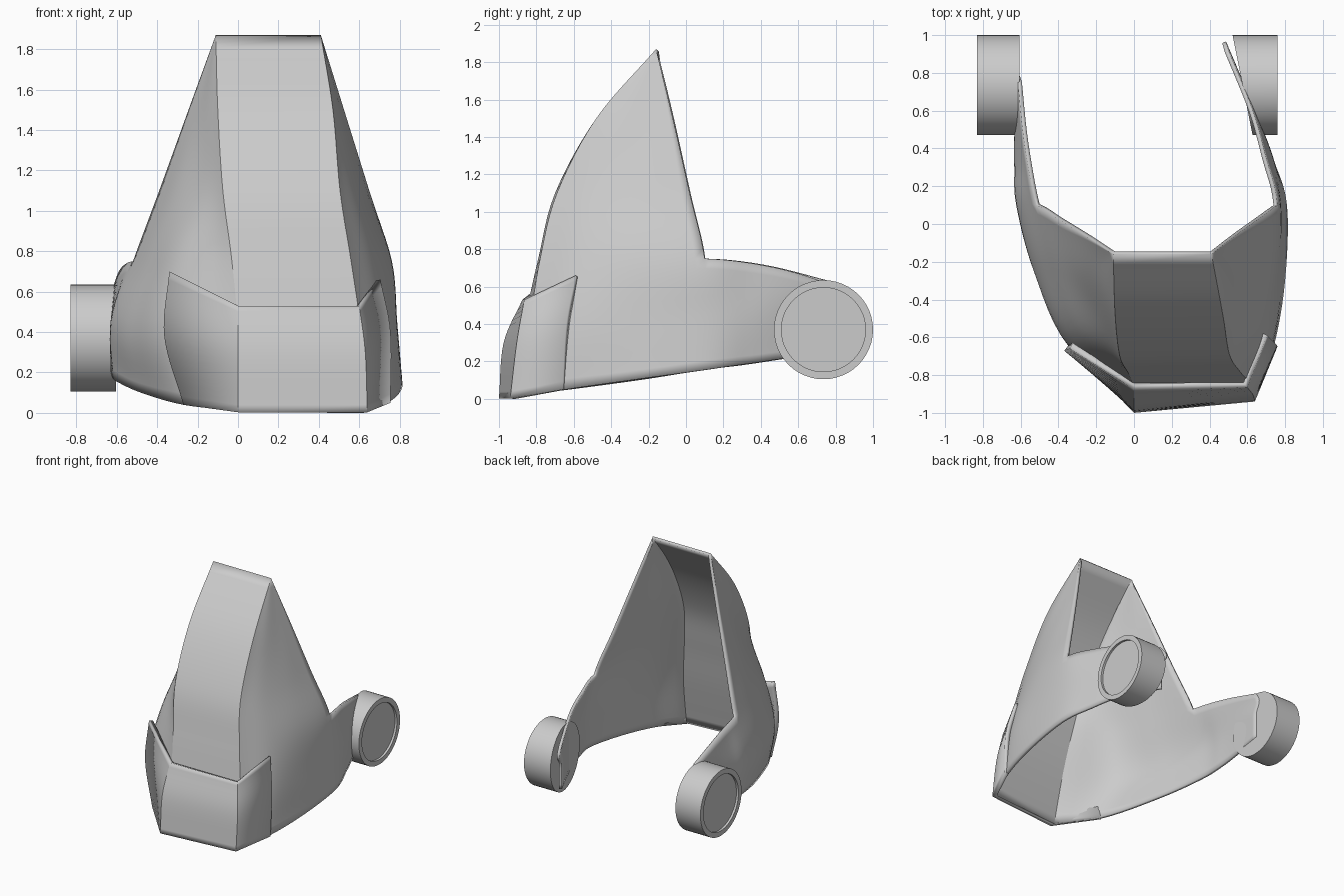
import bpy, bmesh, math
from mathutils import Vector as V

cube = bpy.data.objects.get("Cube")
if cube:
    bpy.data.objects.remove(cube)

grey = bpy.data.materials.new("light grey")
grey.use_nodes = True
grey.diffuse_color = (0.6, 0.6, 0.6, 1)
grey.node_tree.nodes["Principled BSDF"].inputs["Base Color"].default_value = (0.6, 0.6, 0.6, 1)


def finish(bm, name, wall=0):
    bmesh.ops.remove_doubles(bm, verts=bm.verts, dist=0.0005)
    mesh = bpy.data.meshes.new(name)
    bm.to_mesh(mesh)
    bm.free()
    mesh.materials.append(grey)
    ob = bpy.data.objects.new(name, mesh)
    bpy.context.collection.objects.link(ob)
    bpy.ops.object.select_all(action='DESELECT')
    bpy.context.view_layer.objects.active = ob
    ob.select_set(True)
    bpy.ops.object.shade_smooth_by_angle(angle=math.radians(28))
    if wall:
        mod = ob.modifiers.new("wall", 'SOLIDIFY')
        mod.thickness = wall
        mod.offset = -1
    return ob


def spline(pts, n):
    """Smooth curve through the points, n steps for each span."""
    p = [2 * pts[0] - pts[1]] + pts + [2 * pts[-1] - pts[-2]]
    out = []
    for i in range(1, len(p) - 2):
        a, b, c, d = p[i - 1:i + 3]
        for k in range(n):
            t = k / n
            out.append(b + (c - a) * t / 2 + (2 * a - 5 * b + 4 * c - d) * t * t / 2
                       + (3 * b - a - 3 * c + d) * t ** 3 / 2)
    return out + [pts[-1]]


def patch(bm, columns, n, keep=lambda i, j: True, m=None):
    """Skin a grid of control columns that run from bottom to top."""
    m = m or n
    ups = [spline(c, n) for c in columns]
    rows = [spline(list(r), m) for r in zip(*ups)]
    vs = [[bm.verts.new(p) for p in r] for r in rows]
    for j in range(len(rows) - 1):
        for i in range(len(rows[0]) - 1):
            if keep(i // m, j // n):
                bm.faces.new((vs[j][i], vs[j][i + 1], vs[j + 1][i + 1], vs[j + 1][i]))


def col(*pts):
    return [V(p) for p in pts]


def add_arm(panel, arm):
    """Continue the panel with arm columns; rows above the arm only guide the curve."""
    before, rear = panel[-2:]
    guide = [2 * r - b for r, b in zip(rear, before)][3:]
    return panel + [a + guide for a in arm]


# Right cheek: brow edge, two middle columns, rear edge
tip_r = (-.11, -.16, 1.87)
cheek_r = [
    col((0, -.97, .01), (0, -.87, .4), (-.03, -.79, .75), (-.075, -.70, 1.1), (-.10, -.48, 1.5), tip_r),
    col((-.27, -.70, .04), (-.35, -.64, .4), (-.29, -.59, .75), (-.19, -.50, 1.1), (-.15, -.35, 1.5), tip_r),
    col((-.48, -.25, .1), (-.53, -.25, .4), (-.43, -.25, .75), (-.31, -.25, 1.1), (-.2, -.2, 1.5), tip_r),
    col((-.6, .1, .155), (-.62, .1, .45), (-.52, .1, .75), (-.39, .02, 1.1), (-.245, -.07, 1.5), tip_r)]
arm_r = [
    col((-.625, .3, .18), (-.63, .3, .45), (-.56, .3, .735)),
    col((-.63, .5, .21), (-.63, .5, .45), (-.59, .5, .70)),
    col((-.62, .75, .25), (-.62, .75, .45), (-.615, .75, .635))]

# Left cheek
tip_l = (.41, -.16, 1.87)
cheek_l = [
    col((.64, -.92, .01), (.61, -.84, .4), (.56, -.78, .75), (.505, -.69, 1.1), (.47, -.48, 1.5), tip_l),
    col((.74, -.65, .05), (.73, -.6, .4), (.67, -.55, .75), (.58, -.5, 1.1), (.50, -.35, 1.5), tip_l),
    col((.80, -.3, .1), (.78, -.25, .4), (.74, -.25, .75), (.63, -.25, 1.1), (.515, -.2, 1.5), tip_l),
    col((.81, .1, .155), (.785, .1, .45), (.76, .1, .75), (.65, .02, 1.1), (.525, -.07, 1.5), tip_l)]
arm_l = [
    col((.735, .35, .19), (.735, .35, .45), (.70, .35, .725)),
    col((.64, .6, .22), (.64, .6, .45), (.63, .6, .67)),
    col((.50, .92, .2), (.50, .92, .4), (.50, .92, .56))]

# Mask shell: both cheeks with arms and the middle strip
bm = bmesh.new()
patch(bm, add_arm(cheek_r, arm_r)[::-1], 6, lambda i, j: i >= 3 or j < 2)
patch(bm, [cheek_r[0], cheek_l[0]], 6, m=1)
patch(bm, add_arm(cheek_l, arm_l), 6, lambda i, j: i < 3 or j < 2)
finish(bm, "mask_shell", 0.022)

# Chin plate: three flat facets wrapped around the front
chin = [
    col((-.27, -.72, .04), (-.365, -.675, .38), (-.34, -.66, .70)),
    col((0, -1, .003), (0, -.975, .3), (0, -.875, .53)),
    col((.64, -.94, .003), (.63, -.905, .3), (.60, -.865, .53)),
    col((.755, -.66, .05), (.755, -.64, .4), (.705, -.59, .66))]
bm = bmesh.new()
for a, b in zip(chin, chin[1:]):
    patch(bm, [a, b], 8, m=1)
finish(bm, "chin_plate", 0.035)


def ear_disc(name, inner, outer, slant):
    """Round pod with a shallow recessed cap; the inner face may slant."""
    bm = bmesh.new()
    n, r, cap = 48, 0.265, 0.225
    step = math.copysign(0.018, inner - outer)
    rings = []
    for x, rad, s in ((inner, r, slant), (outer, r, 0), (outer, cap, 0), (outer + step, cap, 0)):
        ring = []
        for k in range(n):
            a = math.tau * k / n
            y, z = rad * math.cos(a), rad * math.sin(a)
            ring.append(bm.verts.new((x + s * y, .735 + y, .37 + z)))
        rings.append(ring)
    for p, q in zip(rings, rings[1:]):
        for k in range(n):
            bm.faces.new((p[k - 1], p[k], q[k], q[k - 1]))
    bm.faces.new(rings[0])
    bm.faces.new(rings[-1])
    bmesh.ops.recalc_face_normals(bm, faces=bm.faces)
    finish(bm, name)


ear_disc("right_ear_disc", -.605, -.83, 0)
ear_disc("left_ear_disc", .575, .76, -.2)
